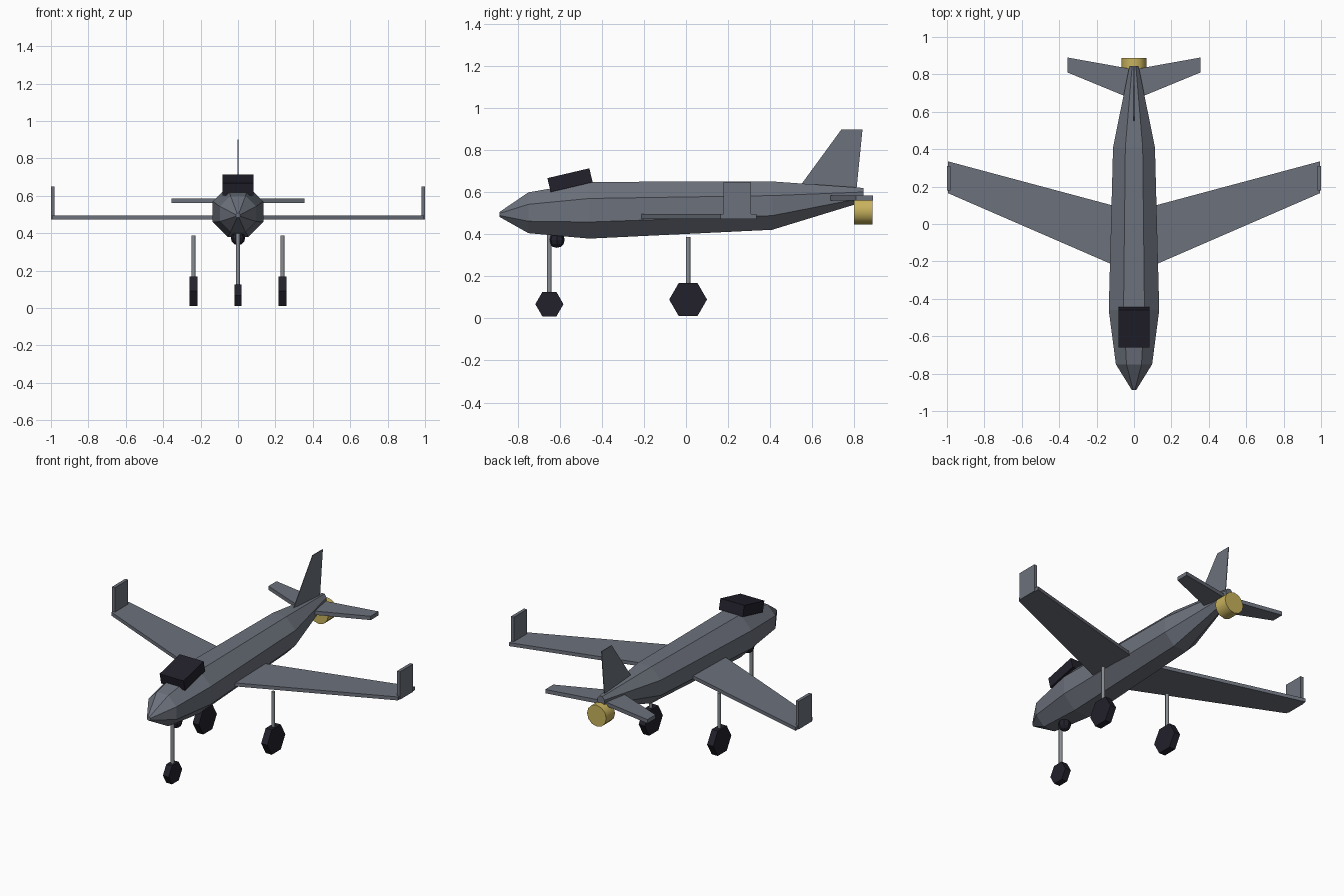
import bpy, bmesh, math
from mathutils import Matrix, Vector

cube = bpy.data.objects.get("Cube")
if cube:
    bpy.data.objects.remove(cube, do_unlink=True)


def material(name, rgb):
    m = bpy.data.materials.new(name)
    m.use_nodes = True
    m.diffuse_color = (*rgb, 1)
    m.node_tree.nodes["Principled BSDF"].inputs["Base Color"].default_value = (*rgb, 1)
    return m


GREY = material("airframe grey", (0.15, 0.165, 0.2))
DARK = material("near black", (0.016, 0.015, 0.025))
GOLD = material("engine gold", (0.58, 0.45, 0.11))
METAL = material("strut metal", (0.25, 0.27, 0.29))


def finish(bm, name, mat, smooth=False):
    bmesh.ops.recalc_face_normals(bm, faces=bm.faces)
    mesh = bpy.data.meshes.new(name)
    bm.to_mesh(mesh)
    bm.free()
    obj = bpy.data.objects.new(name, mesh)
    bpy.context.collection.objects.link(obj)
    mesh.materials.append(mat)
    if smooth:
        bpy.ops.object.select_all(action="DESELECT")
        obj.select_set(True)
        bpy.context.view_layer.objects.active = obj
        bpy.ops.object.shade_smooth_by_angle(angle=math.radians(50))
    return obj


def slab(name, outline, offset, mat):
    """Flat outline of 3D points, extruded along an offset."""
    bm = bmesh.new()
    face = bm.faces.new([bm.verts.new(p) for p in outline])
    out = bmesh.ops.extrude_face_region(bm, geom=[face])["geom"]
    bmesh.ops.translate(bm, vec=offset, verts=[v for v in out if isinstance(v, bmesh.types.BMVert)])
    return finish(bm, name, mat)


def box(name, centre, size, mat, tilt=0):
    bm = bmesh.new()
    bmesh.ops.create_cube(bm, size=1, matrix=Matrix.Translation(centre)
                          @ Matrix.Rotation(tilt, 4, "X") @ Matrix.Diagonal((*size, 1)))
    return finish(bm, name, mat)


def cylinder(name, start, end, radius, sides, mat, smooth=False, spin=0):
    a, b = Vector(start), Vector(end)
    turn = (b - a).to_track_quat("Z", "Y").to_matrix().to_4x4()
    bm = bmesh.new()
    bmesh.ops.create_cone(bm, cap_ends=True, segments=sides, radius1=radius, radius2=radius,
                          depth=(b - a).length, matrix=Matrix.Translation((a + b) / 2)
                          @ turn @ Matrix.Rotation(spin, 4, "Z"))
    return finish(bm, name, mat, smooth)


# Fuselage: octagonal rings as (y, centre z, half width, half height)
stations = [(-0.887, 0.495, 0.012, 0.012), (-0.75, 0.503, 0.097, 0.097),
            (-0.46, 0.515, 0.135, 0.135), (0.41, 0.537, 0.112, 0.115),
            (0.845, 0.588, 0.024, 0.033)]
bm = bmesh.new()
rings = []
for y, z, w, h in stations:
    angles = [math.pi / 8 + i * math.pi / 4 for i in range(8)]
    k = 1 / math.cos(math.pi / 8)
    rings.append([bm.verts.new((w * k * math.cos(t), y, z + h * k * math.sin(t))) for t in angles])
for r, s in zip(rings, rings[1:]):
    for i in range(8):
        j = (i + 1) % 8
        bm.faces.new((r[i], r[j], s[j], s[i]))
bm.faces.new(rings[0])
bm.faces.new(rings[-1])
finish(bm, "fuselage", GREY)

# Wings, winglets, tailplanes and main gear on both sides
for side, s in (("left", 1), ("right", -1)):
    wing = [(0.08, -0.232), (0.995, 0.165), (0.995, 0.335), (0.08, 0.09)]
    slab(side + "_wing", [(s * x, y, 0.474) for x, y in wing], (0, 0, 0.022), GREY)
    box(side + "_winglet", (s * 0.99, 0.244, 0.562), (0.02, 0.13, 0.175), GREY)
    tail = [(0.02, 0.672), (0.355, 0.81), (0.355, 0.89), (0.02, 0.83)]
    slab(side + "_tailplane", [(s * x, y, 0.561) for x, y in tail], (0, 0, 0.024), GREY)
    x = s * 0.238
    cylinder(side + "_main_strut", (x, 0.01, 0.1), (x, 0.01, 0.387), 0.011, 8, METAL, True)
    cylinder(side + "_main_wheel", (x - 0.021, 0.01, 0.09), (x + 0.021, 0.01, 0.09),
             0.09, 6, DARK, spin=math.pi / 2)

# Thin upright fin
fin = [(0.55, 0.64), (0.74, 0.9), (0.84, 0.9), (0.81, 0.6)]
slab("fin", [(-0.002, y, z) for y, z in fin], (0.004, 0, 0), GREY)

# Tilted canopy block
box("canopy", (0, -0.552, 0.658), (0.166, 0.205, 0.068), DARK, math.radians(13.2))

# Engine under the tail
cylinder("engine", (0, 0.8, 0.513), (0, 0.887, 0.513), 0.067, 12, GOLD, True)

# Nose gear
cylinder("nose_strut", (0, -0.65, 0.08), (0, -0.65, 0.42), 0.011, 8, METAL, True)
cylinder("nose_wheel", (-0.02, -0.65, 0.068), (0.02, -0.65, 0.068), 0.067, 6, DARK, spin=math.pi / 2)

# Sensor ball under the nose
bm = bmesh.new()
bmesh.ops.create_uvsphere(bm, u_segments=8, v_segments=6, radius=0.038,
                          matrix=Matrix.Translation((0, -0.615, 0.374)))
finish(bm, "sensor_ball", DARK)
